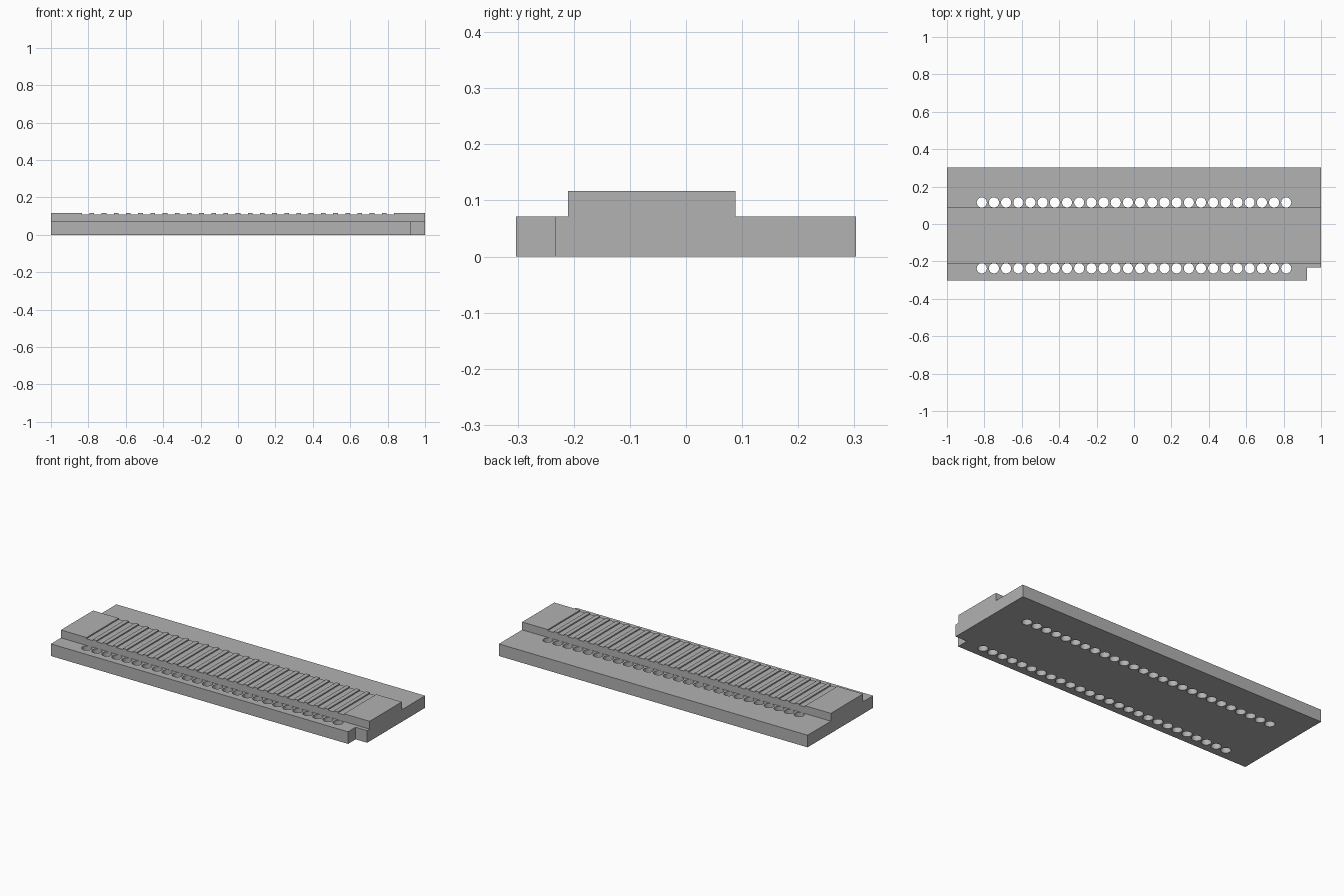
import bpy
import bmesh
import math
from mathutils import Matrix

cube = bpy.data.objects.get("Cube")
if cube:
    bpy.data.objects.remove(cube, do_unlink=True)

COUNT, FIRST = 26, -0.814
PITCH = -2 * FIRST / (COUNT - 1)
BASE_TOP, RAIL_TOP = 0.071, 0.117
RAIL_FRONT, RAIL_BACK = -0.21, 0.088
HOLE_RADIUS = 0.027
GROOVE_HALF, GROOVE_DEPTH = 0.02, 0.007
stations = [FIRST + i * PITCH for i in range(COUNT)]

grey = bpy.data.materials.new("plain grey")
grey.use_nodes = True
colour = (0.445, 0.445, 0.445, 1)
grey.diffuse_color = colour
grey.node_tree.nodes["Principled BSDF"].inputs["Base Color"].default_value = colour


def make_object(name, bm):
    bmesh.ops.recalc_face_normals(bm, faces=bm.faces)
    mesh = bpy.data.meshes.new(name)
    bm.to_mesh(mesh)
    bm.free()
    mesh.materials.append(grey)
    obj = bpy.data.objects.new(name, mesh)
    bpy.context.collection.objects.link(obj)
    return obj


def extrude_outline(name, points, offset):
    """Fill a closed outline and push it along the offset vector."""
    bm = bmesh.new()
    face = bm.faces.new([bm.verts.new(p) for p in points])
    result = bmesh.ops.extrude_face_region(bm, geom=[face], use_keep_orig=True)
    verts = [g for g in result["geom"] if isinstance(g, bmesh.types.BMVert)]
    bmesh.ops.translate(bm, verts=verts, vec=offset)
    return make_object(name, bm)


# Base plate with a notched front corner
outline = [(-1, -0.303), (0.925, -0.303), (0.925, -0.233),
           (1, -0.233), (1, 0.303), (-1, 0.303)]
plate = extrude_outline("base_plate", [(x, y, 0) for x, y in outline], (0, 0, BASE_TOP))

# Two rows of through holes, touching the rail on either side
bm = bmesh.new()
for y in (RAIL_FRONT - HOLE_RADIUS, RAIL_BACK + HOLE_RADIUS):
    for x in stations:
        bmesh.ops.create_cone(bm, cap_ends=True, segments=32, radius1=HOLE_RADIUS,
                              radius2=HOLE_RADIUS, depth=0.3,
                              matrix=Matrix.Translation((x, y, 0)))
cutter = make_object("hole_cutter", bm)
cutter.hide_render = True
mod = plate.modifiers.new("holes", 'BOOLEAN')
mod.operation = 'DIFFERENCE'
mod.solver = 'EXACT'
mod.object = cutter
bpy.context.view_layer.objects.active = plate
plate.select_set(True)
bpy.ops.object.modifier_apply(modifier=mod.name)
bpy.data.objects.remove(cutter, do_unlink=True)
bpy.ops.object.shade_smooth_by_angle(angle=math.radians(30))

# Raised rail with a shallow square groove at every hole pair
profile = [(-1, BASE_TOP), (-1, RAIL_TOP)]
for x in stations:
    left, right, floor = x - GROOVE_HALF, x + GROOVE_HALF, RAIL_TOP - GROOVE_DEPTH
    profile += [(left, RAIL_TOP), (left, floor), (right, floor), (right, RAIL_TOP)]
profile += [(1, RAIL_TOP), (1, BASE_TOP)]
extrude_outline("grooved_rail", [(x, RAIL_FRONT, z) for x, z in profile],
                (0, RAIL_BACK - RAIL_FRONT, 0))
